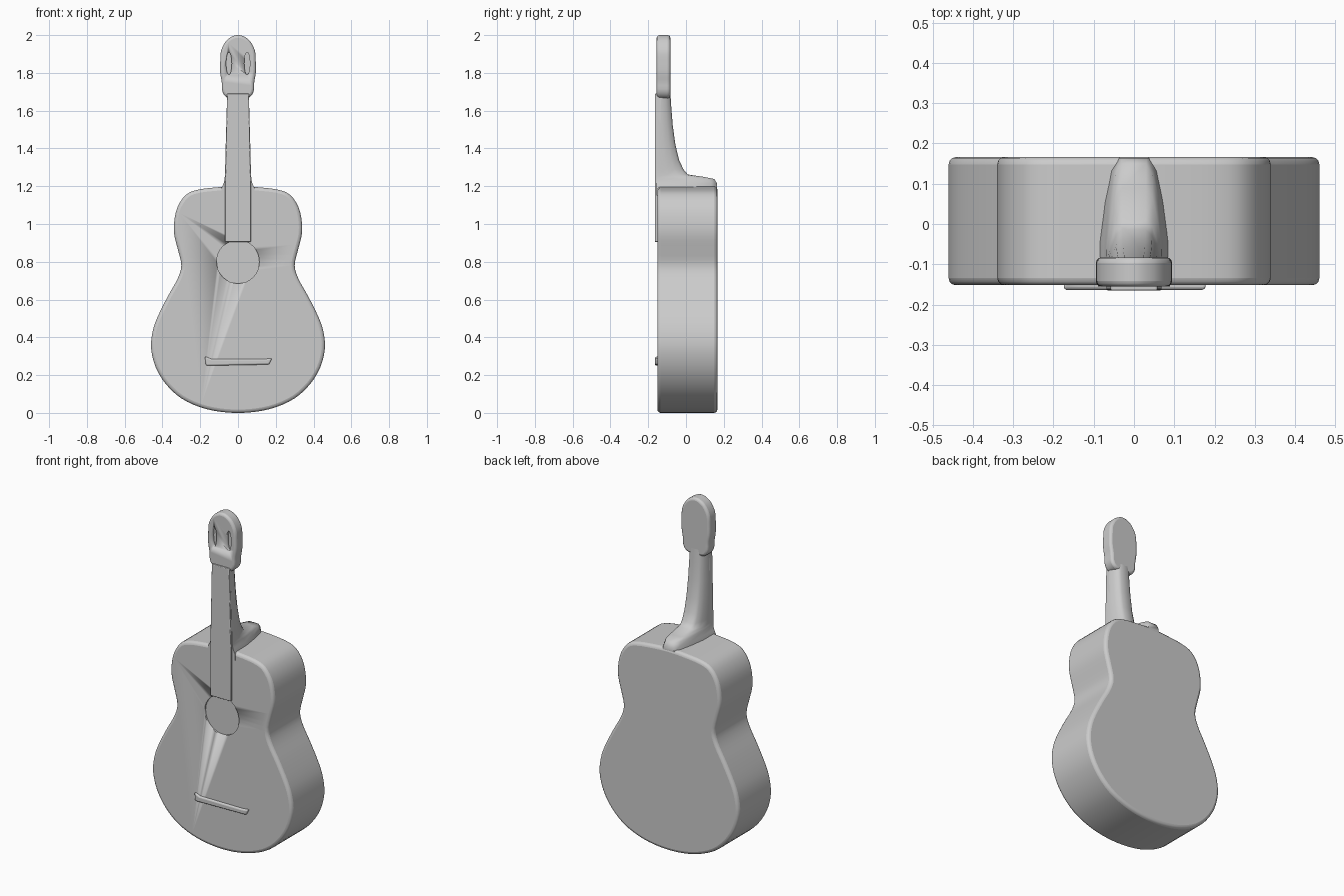
import bpy, bmesh, math
from mathutils import Vector

cube = bpy.data.objects.get("Cube")
if cube:
    bpy.data.objects.remove(cube)

grey = bpy.data.materials.new("plain grey")
grey.use_nodes = True
grey.diffuse_color = (0.6, 0.6, 0.6, 1)
grey.node_tree.nodes["Principled BSDF"].inputs["Base Color"].default_value = (0.6, 0.6, 0.6, 1)


def finish(name, bm, bevel=0.0, angle=40):
    """Turn a bmesh into a smooth-shaded object with an optional rounded rim."""
    bmesh.ops.recalc_face_normals(bm, faces=bm.faces)
    mesh = bpy.data.meshes.new(name)
    bm.to_mesh(mesh)
    bm.free()
    mesh.materials.append(grey)
    ob = bpy.data.objects.new(name, mesh)
    bpy.context.collection.objects.link(ob)
    bpy.ops.object.select_all(action='DESELECT')
    ob.select_set(True)
    bpy.context.view_layer.objects.active = ob
    bpy.ops.object.shade_smooth_by_angle(angle=math.radians(angle))
    if bevel:
        mod = ob.modifiers.new("rounded rim", 'BEVEL')
        mod.width = bevel
        mod.segments = 3
        mod.limit_method = 'ANGLE'
        mod.angle_limit = math.radians(50)
    return ob


def smooth_path(points, steps=3):
    """Catmull-Rom curve through a half outline that starts and ends on x = 0."""
    p = [Vector(q) for q in points]
    p = [Vector((-p[1].x, p[1].y))] + p + [Vector((-p[-2].x, p[-2].y))]
    out = []
    for a, b, c, d in zip(p, p[1:], p[2:], p[3:]):
        for i in range(steps):
            t = i / steps
            out.append(0.5 * (2 * b + (c - a) * t + (2 * a - 5 * b + 4 * c - d) * t ** 2
                              + (3 * b - a - 3 * c + d) * t ** 3))
    return out + [p[-2]]


def plate(name, outline, front, back, bevel=0.0):
    """Extrude an x-z outline between two depths."""
    bm = bmesh.new()
    face = bm.faces.new([bm.verts.new((x, front, z)) for x, z in outline])
    new = bmesh.ops.extrude_face_region(bm, geom=[face])["geom"]
    bmesh.ops.translate(bm, vec=(0, back - front, 0),
                        verts=[v for v in new if isinstance(v, bmesh.types.BMVert)])
    return finish(name, bm, bevel)


def mirrored(half):
    return [tuple(p) for p in half] + [(-p[0], p[1]) for p in reversed(half[1:-1])]


def ellipse(cx, cz, rx, rz, n=32):
    return [(cx + rx * math.cos(math.tau * i / n), cz + rz * math.sin(math.tau * i / n))
            for i in range(n)]


def carve(target, cutter):
    cutter.hide_render = True
    cutter.hide_set(True)
    cutter.display_type = 'WIRE'
    mod = target.modifiers.new("carve", 'BOOLEAN')
    mod.operation = 'DIFFERENCE'
    mod.object = cutter


# Body: waisted outline with rounded rims
body_half = [(0, 0), (0.1, 0.007), (0.2, 0.03), (0.3, 0.077), (0.38, 0.15), (0.435, 0.24),
             (0.46, 0.34), (0.452, 0.43), (0.425, 0.51), (0.37, 0.62), (0.32, 0.71),
             (0.3, 0.78), (0.317, 0.86), (0.337, 0.94), (0.338, 1.01), (0.32, 1.09),
             (0.275, 1.155), (0.21, 1.182), (0.1, 1.195), (0, 1.2)]
body = plate("body", mirrored(smooth_path(body_half)), -0.152, 0.166, 0.018)

# Sound hole: shallow round recess
carve(body, plate("sound_hole_cutter", ellipse(0, 0.8, 0.113, 0.115), -0.25, -0.142))

# Fretboard: thin strip running down to the sound hole
plate("fretboard", [(-0.068, 0.905), (0.068, 0.905), (0.068, 1.2), (0.058, 1.69), (-0.058, 1.69),
                    (-0.068, 1.2)], -0.165, -0.13, 0.004)

# Neck and heel: lofted sections (height, half width, back depth)
stations = [(1.15, 0.09, 0.164), (1.19, 0.088, 0.164), (1.215, 0.076, 0.164), (1.238, 0.071, 0.15),
            (1.25, 0.07, 0.09), (1.262, 0.069, 0.01), (1.29, 0.068, -0.014), (1.34, 0.067, -0.037),
            (1.42, 0.065, -0.056), (1.52, 0.062, -0.07), (1.62, 0.059, -0.078), (1.7, 0.058, -0.083)]
section = [(1, 0), (0.99, 0.35), (0.85, 0.65), (0.66, 0.9), (0.42, 1)]
section += [(-x, t) for x, t in reversed(section)]
bm = bmesh.new()
rings = [[bm.verts.new((w * x, -0.155 + t * (back + 0.155), z)) for x, t in section]
         for z, w, back in stations]
for low, high in zip(rings, rings[1:]):
    for i in range(len(section)):
        j = (i + 1) % len(section)
        bm.faces.new((low[i], low[j], high[j], high[i]))
bm.faces.new(rings[0])
bm.faces.new(rings[-1])
finish("neck", bm, angle=55)

# Headstock with two shallow tuner slots
head_half = [(0, 1.665), (0.055, 1.668), (0.082, 1.7), (0.086, 1.75), (0.094, 1.8), (0.094, 1.86),
             (0.089, 1.92), (0.062, 1.97), (0.028, 1.994), (0, 2.0)]
headstock = plate("headstock", mirrored(smooth_path(head_half)), -0.155, -0.083, 0.014)
for side, name in ((-1, "right"), (1, "left")):
    carve(headstock, plate(name + "_slot_cutter", ellipse(side * 0.048, 1.85, 0.015, 0.06, 16),
                           -0.25, -0.138))

# Bridge: low rounded bar
plate("bridge", [(-0.17, 0.25), (0.165, 0.256), (0.18, 0.29), (0.14, 0.285), (-0.14, 0.285),
                 (-0.175, 0.3)], -0.164, -0.14, 0.008)
